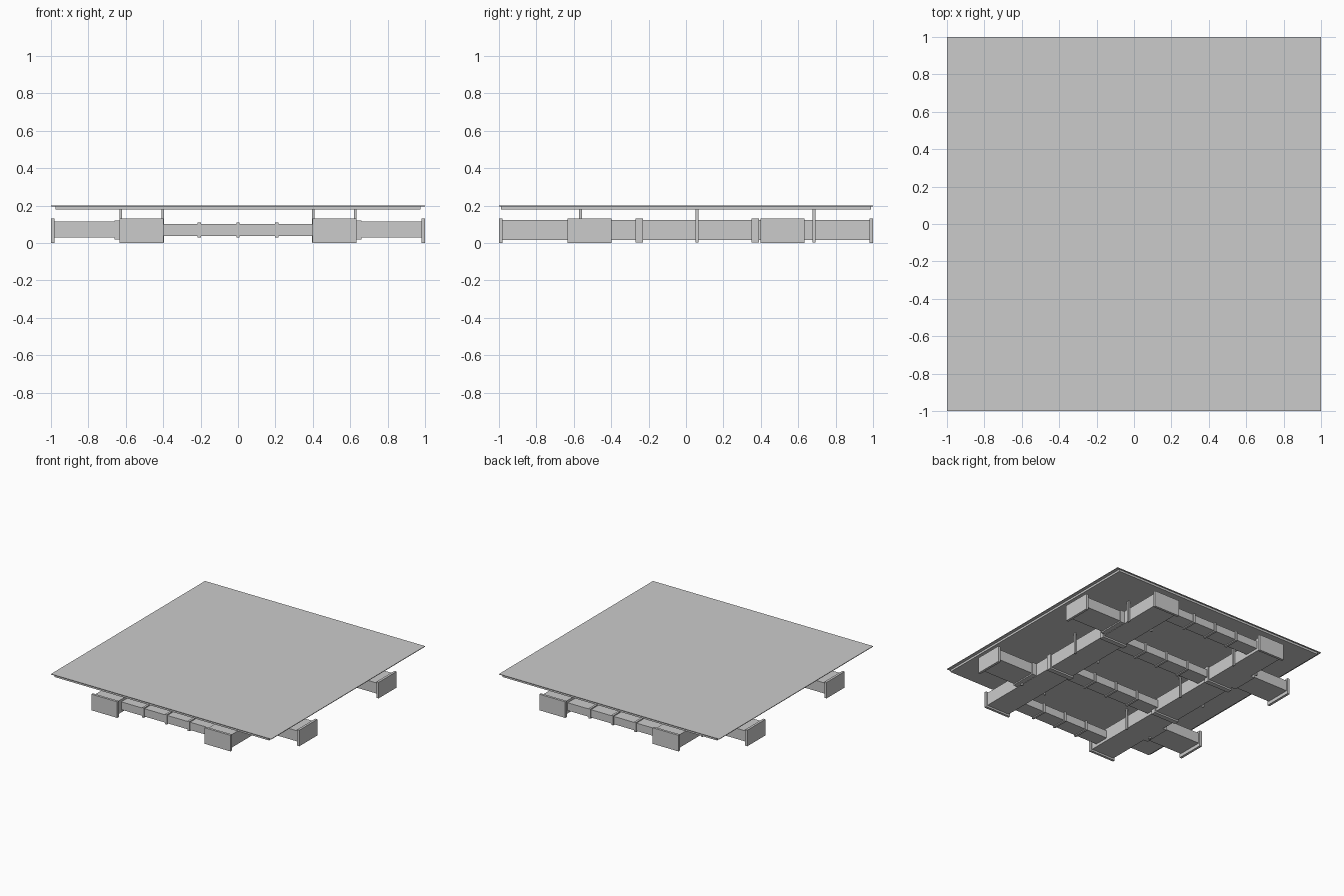
import bpy

if "Cube" in bpy.data.objects:
    bpy.data.objects.remove(bpy.data.objects["Cube"])


def box(name, x, y, z):
    """Axis-aligned box from (min, max) ranges."""
    bpy.ops.mesh.primitive_cube_add(size=1)
    ob = bpy.context.object
    ob.name = name
    ob.location = [(a + b) / 2 for a, b in (x, y, z)]
    ob.scale = [b - a for a, b in (x, y, z)]
    bpy.ops.object.transform_apply(location=True, rotation=False, scale=True)
    return ob


def span(c, w):
    return (c - w / 2, c + w / 2)


def side(s, a, b):
    return tuple(sorted((s * a, s * b)))


# Deck: thin top sheet on a slightly smaller slab
box("deck_sheet", (-1, 1), (-1, 1), (0.195, 0.2))
box("deck_slab", (-0.975, 0.975), (-0.99, 0.99), (0.178, 0.195))

for sx in (-1, 1):
    # Long beams running front to back, with end plates
    cx = 0.515 * sx
    box("long_beam", span(cx, 0.21), (-0.98, 0.98), (0.015, 0.122))
    for sy in (-1, 1):
        box("long_beam_end_plate", span(cx, 0.235), side(sy, 0.98, 1), (0, 0.132))

    # Side stubs reaching out from the long beams
    for sy in (-1, 1):
        cy = 0.515 * sy
        box("side_stub", side(sx, 0.61, 0.98), span(cy, 0.21), (0.028, 0.115))
        box("side_stub_flange", side(sx, 0.61, 0.66), span(cy, 0.225), (0.018, 0.12))
        box("side_stub_end_plate", side(sx, 0.98, 1), span(cy, 0.235), (0, 0.132))

    # Collars round the long beams
    for y in (-0.25, 0.37):
        box("beam_collar", span(cx, 0.23), span(y, 0.04), (0.002, 0.13))

    # Upright straps carrying the deck, one each side of a long beam
    for y in (-0.565, 0.06, 0.685):
        for x in (0.403, 0.628):
            box("deck_strap", span(x * sx, 0.013), span(y, 0.016), (0.002, 0.18))

# Cross beams between the long beams, with stiffening bands
for y in (-0.87, -0.27, 0.32, 0.89):
    box("cross_beam", (-0.42, 0.42), span(y, 0.12), (0.038, 0.102))
    for x in (-0.207, 0, 0.207):
        box("cross_beam_band", span(x, 0.018), span(y, 0.135), (0.03, 0.11))
